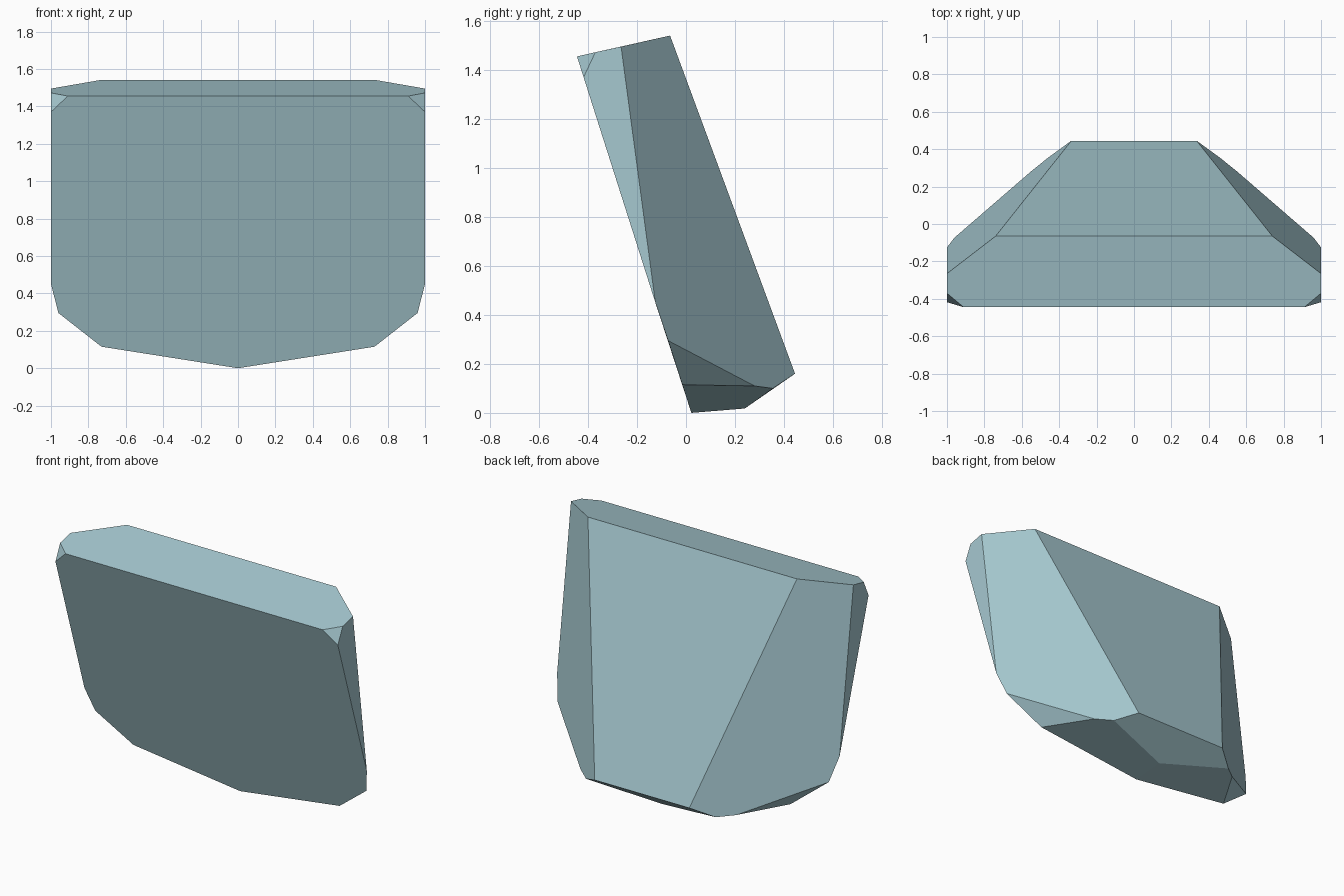
import bpy
import bmesh
import math

cube = bpy.data.objects.get("Cube")
if cube:
    bpy.data.objects.remove(cube, do_unlink=True)

# Single flat colour
stone = bpy.data.materials.new("pale_blue_grey")
stone.use_nodes = True
colour = (0.38, 0.58, 0.63, 1)
stone.diffuse_color = colour
stone.node_tree.nodes["Principled BSDF"].inputs["Base Color"].default_value = colour

# Corners of the left half, grouped by facet
front_outline = [(0.91, -0.445, 1.455), (1, -0.418, 1.37), (1, -0.125, 0.45),
                 (0.96, -0.073, 0.295), (0.73, -0.015, 0.115)]
top_rim = [(0.74, -0.065, 1.54), (1, -0.265, 1.495), (1, -0.37, 1.472)]
back_foot = [(0.335, 0.445, 0.16), (0.459, 0.355, 0.1), (0.552, 0.28, 0.11)]
keel = [(0, 0.022, 0), (0, 0.24, 0.018)]

# Mirror the corners and wrap them in a faceted shell
bm = bmesh.new()
for x, y, z in front_outline + top_rim + back_foot:
    for side in (-1, 1):
        bm.verts.new((side * x, y, z))
for point in keel:
    bm.verts.new(point)
bmesh.ops.convex_hull(bm, input=bm.verts[:])

# Merge coplanar triangles into clean facets
bmesh.ops.dissolve_limit(bm, angle_limit=math.radians(2.5),
                         verts=bm.verts[:], edges=bm.edges[:])
bmesh.ops.recalc_face_normals(bm, faces=bm.faces[:])

mesh = bpy.data.meshes.new("faceted_slab")
bm.to_mesh(mesh)
bm.free()
mesh.materials.append(stone)
slab = bpy.data.objects.new("faceted_slab", mesh)
bpy.context.collection.objects.link(slab)
